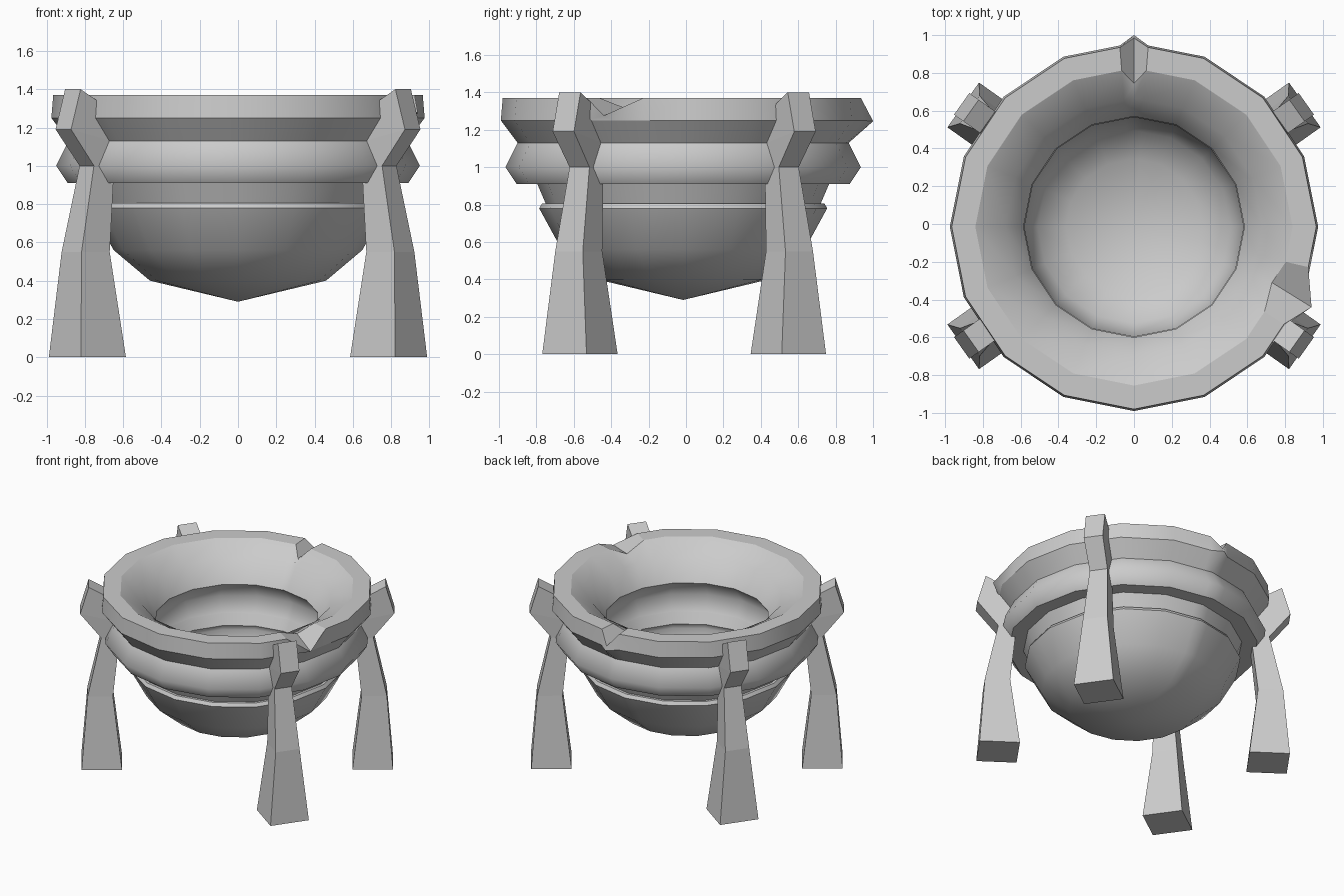
import bpy, bmesh, math
from math import cos, sin, pi, radians

if "Cube" in bpy.data.objects:
    bpy.data.objects.remove(bpy.data.objects["Cube"])

iron = bpy.data.materials.new("plain grey")
iron.diffuse_color = (0.6, 0.6, 0.6, 1)
iron.use_nodes = True
iron.node_tree.nodes["Principled BSDF"].inputs["Base Color"].default_value = iron.diffuse_color


def finish(bm, name):
    bmesh.ops.recalc_face_normals(bm, faces=bm.faces)
    mesh = bpy.data.meshes.new(name)
    bm.to_mesh(mesh)
    bm.free()
    mesh.materials.append(iron)
    obj = bpy.data.objects.new(name, mesh)
    bpy.context.collection.objects.link(obj)
    return obj


# Wall section (radius, height, sharp crease), from under the bowl over the rim and inside
CY = -0.015
section = [
    (0.46, 0.40, 0), (0.65, 0.56, 0), (0.77, 0.78, 1), (0.755, 0.805, 1),
    (0.735, 0.805, 1), (0.78, 0.91, 1), (0.89, 0.91, 1), (0.95, 1.0, 0),
    (0.885, 1.13, 1), (0.975, 1.25, 1), (0.965, 1.37, 1),
    (0.84, 1.37, 1), (0.68, 1.28, 0), (0.585, 1.12, 1), (0.68, 0.99, 0),
    (0.62, 0.88, 1), (0.58, 0.80, 1), (0.60, 0.76, 0), (0.51, 0.60, 0), (0.36, 0.50, 0)]
RIM_LOW, RIM_OUT, RIM_IN = 9, 10, 11

# Sixteen sides, plus extra columns bordering the two chips
SIDE = 22.5
angles = sorted([i * SIDE for i in range(16)] + [85.5, 94.5, 327, 347])


def on_polygon(r, a):
    """Radius of the sixteen-sided outline at angle a."""
    return r * cos(radians(SIDE / 2)) / cos(radians(a % SIDE - SIDE / 2))


# Chipped rim points: column angle -> ring -> (x, y, z)
chips = {
    90: {RIM_LOW: (0, 1.0, 1.245), RIM_OUT: (0, 0.985, 1.275), RIM_IN: (0, 0.745, 1.30)},
    337.5: {RIM_OUT: (0.94, -0.44, 1.275), RIM_IN: (0.73, -0.31, 1.31)}}

bm = bmesh.new()
rings = []
for k, (r, z, _) in enumerate(section):
    ring = []
    for a in angles:
        rr = on_polygon(r, a)
        p = (rr * cos(radians(a)), CY + rr * sin(radians(a)), z)
        ring.append(bm.verts.new(chips.get(a, {}).get(k, p)))
    rings.append(ring)
n = len(angles)
for lo, hi in zip(rings, rings[1:]):
    for i in range(n):
        j = (i + 1) % n
        bm.faces.new((lo[i], lo[j], hi[j], hi[i]))
# Pointed bottoms, outside and inside
for ring, z in ((rings[0], 0.29), (rings[-1], 0.44)):
    tip = bm.verts.new((0, CY, z))
    for i in range(n):
        bm.faces.new((ring[i], ring[(i + 1) % n], tip))
for f in bm.faces:
    f.smooth = True
# Creases along the sharp rings and around the chips
for ring, (_, _, sharp) in zip(rings, section):
    if sharp:
        for i in range(n):
            bm.edges.get((ring[i], ring[(i + 1) % n])).smooth = False
for a in (85.5, 90, 94.5, 327, 337.5, 347):
    i = angles.index(a)
    bm.edges.get((rings[RIM_OUT][i], rings[RIM_IN][i])).smooth = False
finish(bm, "cauldron_bowl")

# Legs: (inner radius, inner z, outer radius, outer z, half width)
leg = [(0.82, 0, 1.108, 0, 0.145), (0.885, 0.55, 1.065, 0.55, 0.09),
       (0.84, 0.97, 0.968, 1.0, 0.065), (0.86, 1.13, 1.118, 1.19, 0.07),
       (0.95, 1.34, 1.057, 1.40, 0.07)]
PHI = radians(35.3)
for sx, side in ((-1, "left"), (1, "right")):
    for sy, end in ((-1, "front"), (1, "back")):
        bm = bmesh.new()
        loops = []
        for ri, zi, ro, zo, w in leg:
            loop = []
            for r, t, z in ((ri, -w, zi), (ro, -w, zo), (ro, w, zo), (ri, w, zi)):
                x = r * cos(PHI) - t * sin(PHI)
                y = r * sin(PHI) + t * cos(PHI)
                loop.append(bm.verts.new((sx * x, sy * y - 0.01, z)))
            loops.append(loop)
        for lo, hi in zip(loops, loops[1:]):
            for i in range(4):
                j = (i + 1) % 4
                bm.faces.new((lo[i], lo[j], hi[j], hi[i]))
        bm.faces.new(loops[0])
        bm.faces.new(loops[-1])
        finish(bm, f"{end}_{side}_leg")
